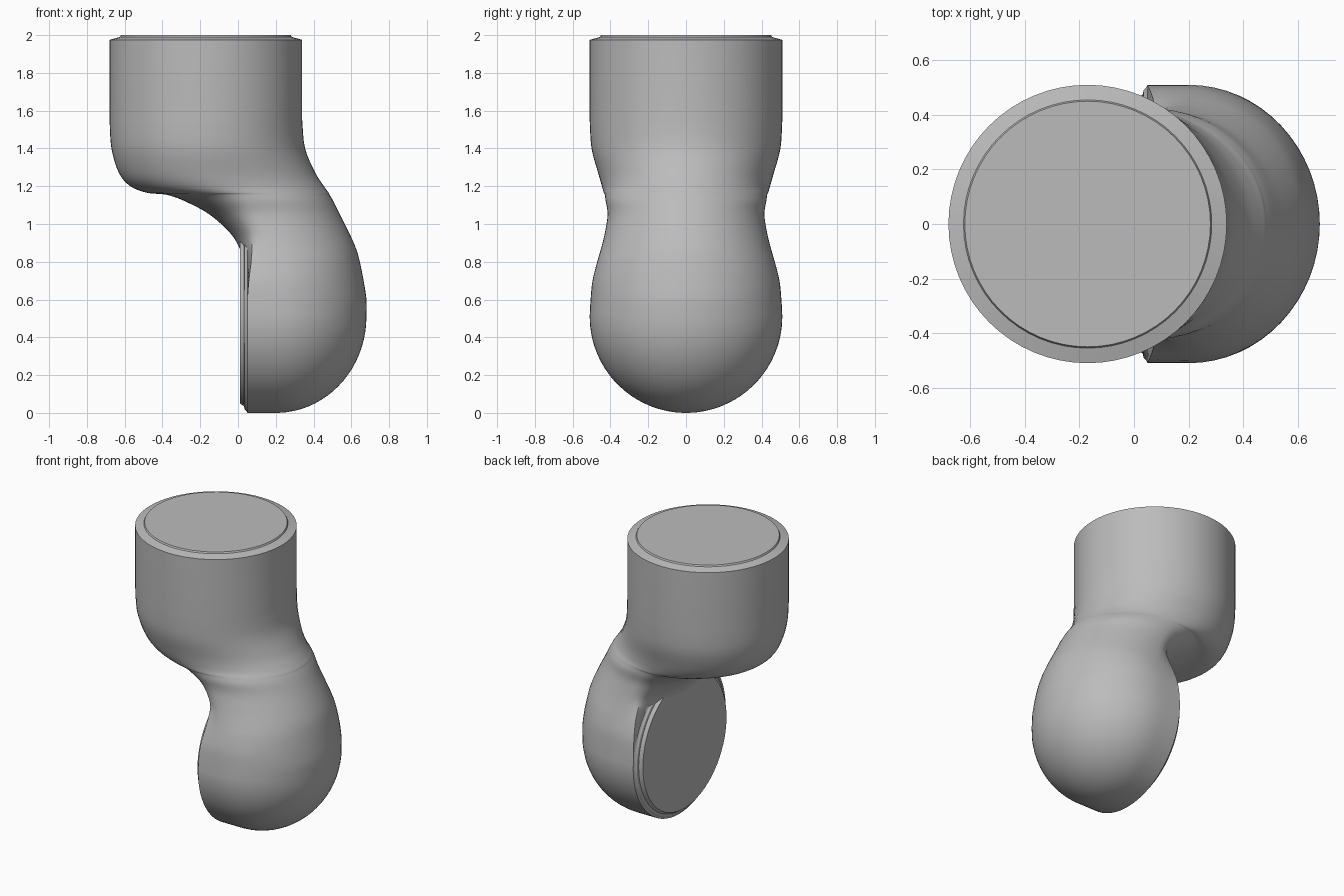
import bpy, bmesh, math
from mathutils import Vector, Matrix

cube = bpy.data.objects.get("Cube")
if cube:
    bpy.data.objects.remove(cube)

grey = bpy.data.materials.new("light_grey")
grey.use_nodes = True
colour = (0.5, 0.5, 0.5, 1)
grey.diffuse_color = colour
grey.node_tree.nodes["Principled BSDF"].inputs["Base Color"].default_value = colour

RADIUS = 0.51
QUARTER = 16


def finish(bm, name, angle):
    bmesh.ops.recalc_face_normals(bm, faces=bm.faces)
    mesh = bpy.data.meshes.new(name)
    bm.to_mesh(mesh)
    bm.free()
    mesh.materials.append(grey)
    obj = bpy.data.objects.new(name, mesh)
    bpy.context.collection.objects.link(obj)
    bpy.ops.object.select_all(action="DESELECT")
    obj.select_set(True)
    bpy.context.view_layer.objects.active = obj
    bpy.ops.object.shade_smooth_by_angle(angle=math.radians(angle))
    return obj


def skin(rings, name, angle):
    """Join closed rings of points into a capped solid."""
    bm = bmesh.new()
    loops = [[bm.verts.new(p) for p in ring] for ring in rings]
    n = len(loops[0])
    for a, b in zip(loops, loops[1:]):
        for i in range(n):
            j = (i + 1) % n
            bm.faces.new((a[i], a[j], b[j], b[i]))
    bm.faces.new(loops[0])
    bm.faces.new(loops[-1])
    return finish(bm, name, angle)


def section(z, inner, mid, outer, width, roundness):
    """Horizontal slice: half ellipse outside, ellipse-to-square blend inside."""
    half = []
    for i in range(QUARTER):
        a = math.pi / 2 * i / QUARTER
        half.append((mid + (outer - mid) * math.cos(a), width * math.sin(a)))
    for i in range(QUARTER + 1):
        t = i / QUARTER
        a = math.pi / 2 * t
        across, side = min(1, t * 4), min(1, (1 - t) * 4 / 3)
        u = across + (math.sin(a) - across) * roundness
        v = side + (math.cos(a) - side) * roundness
        half.append((mid + (inner - mid) * u, width * v))
    ring = half + [(x, -y) for x, y in half[-2:0:-1]]
    return [Vector((x, y, z)) for x, y in ring]


def catmull(a, b, c, d, t):
    return [q + t * ((r - p) + t * ((2 * p - 5 * q + 4 * r - s)
            + t * (3 * (q - r) + s - p))) / 2 for p, q, r, s in zip(a, b, c, d)]


# Body slices: height, inner x, middle x, outer x, half width, roundness
keys = [
    (1.55, -.68, -.17, .34, .51, 1),
    (1.4, -.67, -.17, .355, .5, 1),
    (1.27, -.63, -.15, .41, .465, 1),
    (1.2, -.57, -.1, .455, .445, 1),
    (1.165, -.48, -.03, .48, .435, 1),
    (1.155, -.38, 0, .485, .43, 1),
    (1.12, -.28, .05, .505, .425, 1),
    (1.05, -.15, .1, .54, .415, 1),
    (.95, -.04, .15, .59, .43, .9),
    (.87, .01, .18, .625, .45, .6),
    (.8, .04, .2, .645, .47, .3),
    (.7, .05, .2, .665, .495, .08),
    (.6, .05, .2, .68, .505, 0),
    (.51, .05, .2, .68, .51, 0),
]
rings = [section(1.975, -.68, -.17, .34, RADIUS, 1)]
for i in range(len(keys) - 1):
    quad = [keys[max(0, min(len(keys) - 1, i + k))] for k in (-1, 0, 1, 2)]
    rings += [section(*catmull(*quad, s / 4)) for s in range(4)]
# Rounded lower dome
for i in range(20):
    a = math.pi / 2 * i / 19.5
    c = math.cos(a)
    rings.append(section(RADIUS * (1 - math.sin(a)), .05, .2, .2 + .48 * c, RADIUS * c, 0))
skin(rings, "joint_body", 40)


def stepped_cap(name, profile, matrix):
    """Turned cap from (radius, height) pairs."""
    circle = [2 * math.pi * i / 64 for i in range(64)]
    skin([[matrix @ Vector((r * math.cos(a), r * math.sin(a), h)) for a in circle]
          for r, h in profile], name, 10)


# Chamfered top mounting rim and plate
stepped_cap("top_plate", [(RADIUS, 0), (.455, .015), (.45, .025)],
            Matrix.Translation((-.17, 0, 1.975)))

# Stepped side mounting plate facing right
stepped_cap("side_plate", [(RADIUS, 0), (.5, .005), (.49, .015), (.475, .018), (.46, .04)],
            Matrix.Translation((.05, 0, RADIUS)) @ Matrix.Rotation(-math.pi / 2, 4, "Y"))
